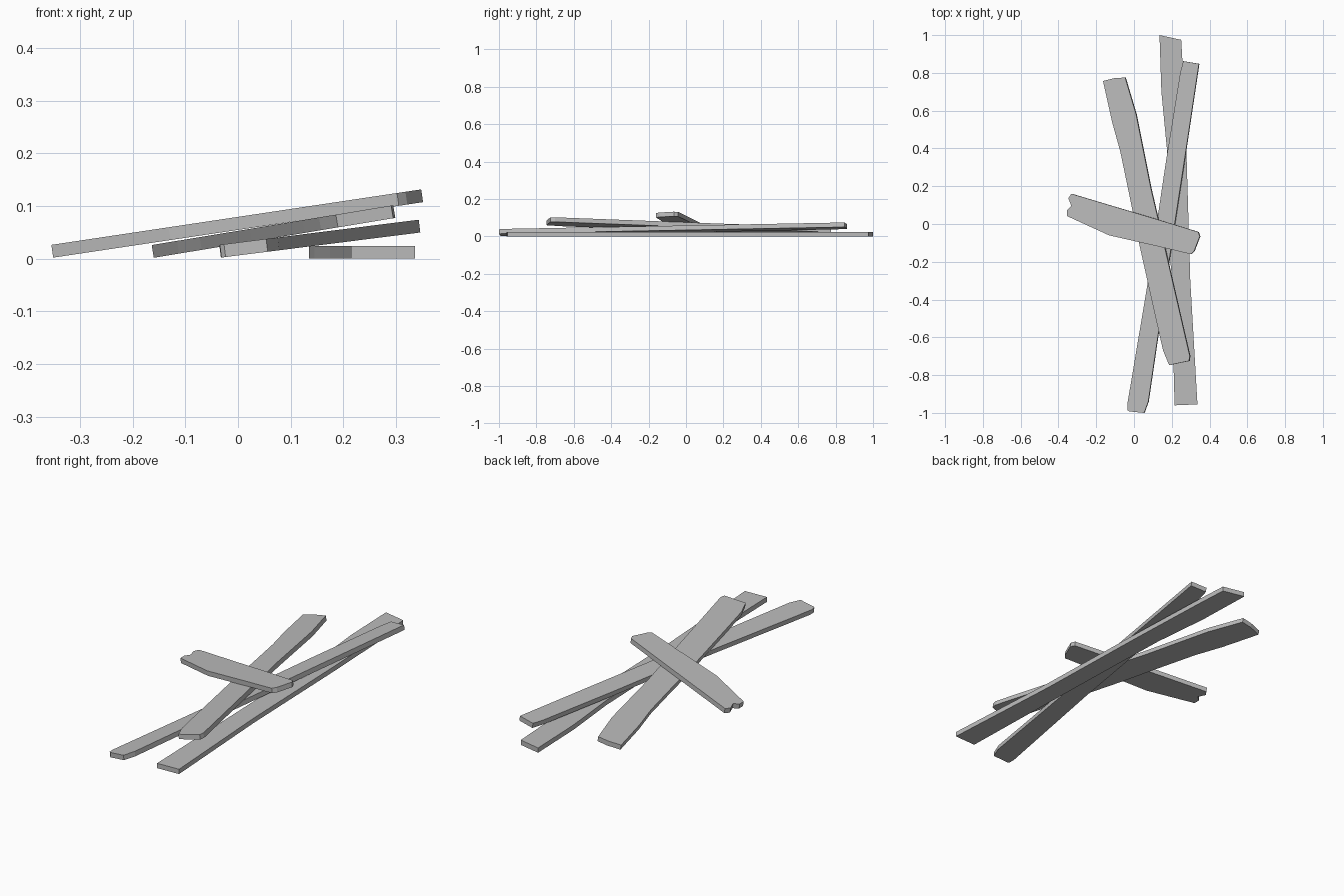
import bpy, bmesh
from mathutils import Vector

cube = bpy.data.objects.get("Cube")
if cube:
    bpy.data.objects.remove(cube, do_unlink=True)

grey = bpy.data.materials.new("weathered_grey")
grey.use_nodes = True
colour = (0.5, 0.5, 0.5, 1)
grey.diffuse_color = colour
grey.node_tree.nodes["Principled BSDF"].inputs["Base Color"].default_value = colour

THICK = 0.0245


def plank(name, outline, base, slope):
    """Board with a worn outline, leaning sideways so its underside is base + slope * x."""
    normal = Vector((-slope, 0, 1)).normalized() * THICK
    bm = bmesh.new()
    # Outline points lie on the middle layer of the board
    verts = [bm.verts.new(Vector((x, y, base + slope * x + THICK / 2)) - normal / 2)
             for x, y in outline]
    face = bm.faces.new(verts)
    new = bmesh.ops.extrude_face_region(bm, geom=[face])["geom"]
    bmesh.ops.translate(bm, vec=normal,
                        verts=[v for v in new if isinstance(v, bmesh.types.BMVert)])
    bmesh.ops.recalc_face_normals(bm, faces=bm.faces)
    mesh = bpy.data.meshes.new(name)
    bm.to_mesh(mesh)
    bm.free()
    mesh.materials.append(grey)
    obj = bpy.data.objects.new(name, mesh)
    bpy.context.collection.objects.link(obj)


# Long board lying flat on the ground
plank("ground_plank", [
    (.135, 1), (.25, .975), (.26, .8), (.278, .37), (.298, -.3), (.336, -.955),
    (.215, -.96), (.2, -.4), (.185, .1), (.175, .39), (.145, .7)], 0, 0)

# Long board resting on the ground board
plank("lower_plank", [
    (-.034, -.955), (-.033, -.985), (-.025, -.992), (.055, -1), (.077, -.94),
    (.135, -.545), (.215, -.01), (.277, .395), (.345, .848), (.262, .862),
    (.246, .8), (.172, .34), (.082, -.265)], .0063, .126)

# Board crossing the two below
plank("upper_plank", [
    (-.162, .757), (-.098, .773), (-.045, .775), (.013, .58), (.092, .185),
    (.182, -.2), (.297, -.7), (.293, -.725), (.188, -.747), (.156, -.67),
    (.124, -.53), (.024, -.08), (-.024, .16), (-.071, .385), (-.114, .54)],
    .0284, .165)

# Short broken board across the top
plank("short_top_plank", [
    (-.33, .16), (-.346, .137), (-.33, .095), (-.353, .074), (-.353, .042),
    (-.13, -.06), (.135, -.12), (.304, -.16), (.32, -.143), (.35, -.065),
    (.341, -.042), (.135, .021)], .0549, .15)
